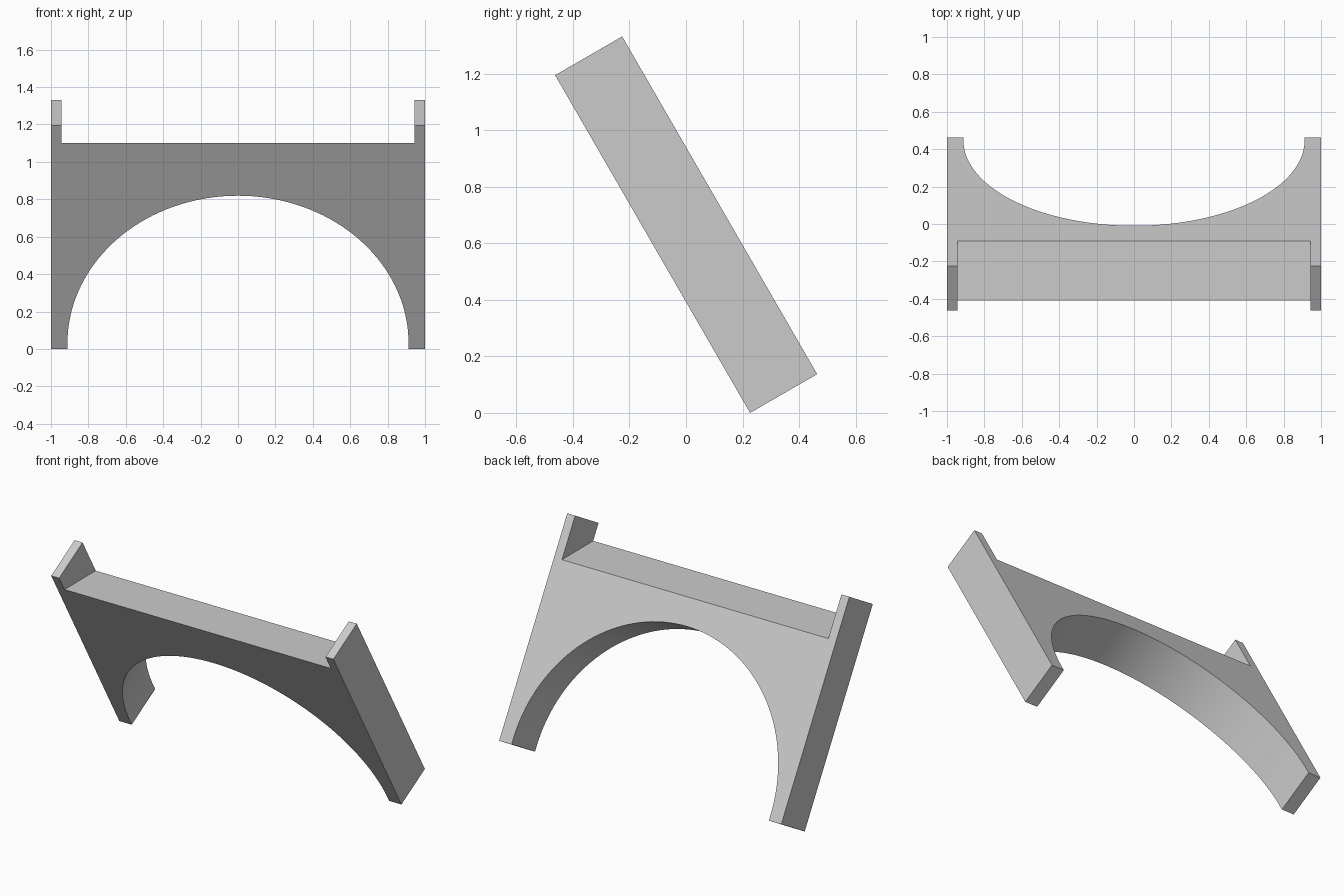
import bpy, bmesh, math
from mathutils import Vector

cube = bpy.data.objects.get("Cube")
if cube:
    bpy.data.objects.remove(cube)

LEAN = math.radians(30)
LENGTH, DEPTH = 1.379, 0.274     # size of the leaning slab
POST = 0.944                     # inner face of the raised side posts
RADIUS, SPRING = 0.912, 0.034    # arch radius and height of its centre
CREST = 1.27                     # front edge of the level top
SEGMENTS = 72

stone = bpy.data.materials.new("light_grey")
stone.use_nodes = True
grey = (0.6, 0.6, 0.6, 1)
stone.diffuse_color = grey
stone.node_tree.nodes["Principled BSDF"].inputs["Base Color"].default_value = grey


def lean(x, u, d):
    """Slab coordinates (across, along, depth) to the leaning position."""
    c, s = math.cos(LEAN), math.sin(LEAN)
    return Vector((x, 0.2265 - s * u + c * d, c * u + s * d))


def outline(crest):
    """Archway outline with two posts rising above the crest."""
    points = [(-1, 0), (-1, LENGTH), (-POST, LENGTH), (-POST, crest),
              (POST, crest), (POST, LENGTH), (1, LENGTH), (1, 0), (RADIUS, 0)]
    for i in range(SEGMENTS + 1):
        a = math.pi * i / SEGMENTS
        points.append((RADIUS * math.cos(a), SPRING + RADIUS * math.sin(a)))
    return points + [(-RADIUS, 0)]


# Leaning arch slab: front and back outlines joined by side faces,
# with the crest lower at the back so that its top is level
bm = bmesh.new()
front = [bm.verts.new(lean(x, u, 0)) for x, u in outline(CREST)]
back_crest = CREST - DEPTH * math.tan(LEAN)
back = [bm.verts.new(lean(x, u, DEPTH)) for x, u in outline(back_crest)]
bm.faces.new(front)
bm.faces.new(back[::-1])
count = len(front)
for i in range(count):
    j = (i + 1) % count
    bm.faces.new((front[j], front[i], back[i], back[j]))
bmesh.ops.recalc_face_normals(bm, faces=bm.faces)

mesh = bpy.data.meshes.new("leaning_arch")
bm.to_mesh(mesh)
bm.free()
mesh.materials.append(stone)
arch = bpy.data.objects.new("leaning_arch", mesh)
bpy.context.collection.objects.link(arch)

# Smooth arch underside, sharp edges elsewhere
bpy.ops.object.select_all(action="DESELECT")
arch.select_set(True)
bpy.context.view_layer.objects.active = arch
bpy.ops.object.shade_smooth_by_angle(angle=math.radians(30))
